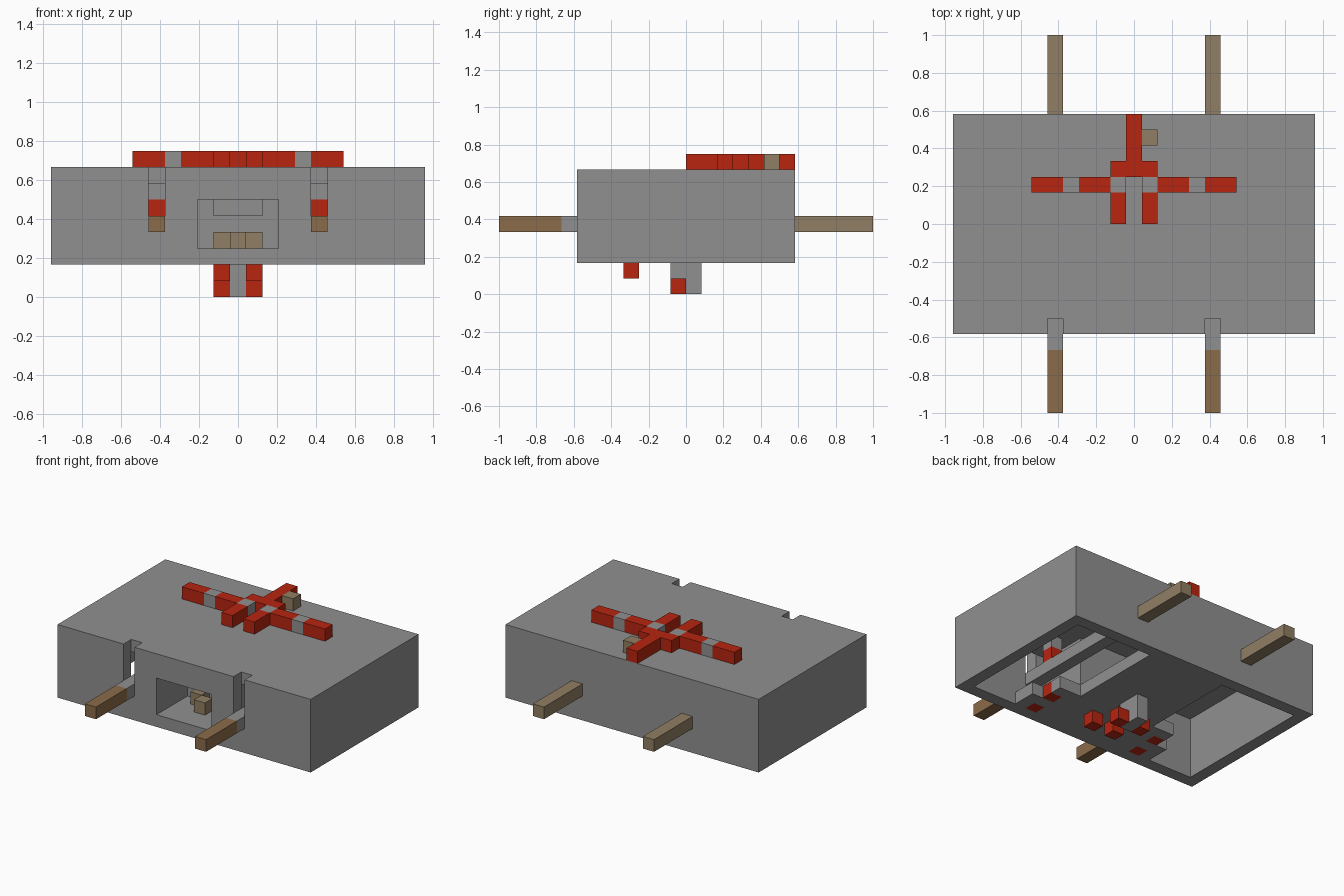
import bpy
import bmesh
from mathutils import Vector

cube = bpy.data.objects.get("Cube")
if cube:
    bpy.data.objects.remove(cube, do_unlink=True)

U = 1 / 12  # edge of one block


def material(name, color):
    m = bpy.data.materials.new(name)
    m.use_nodes = True
    m.diffuse_color = (*color, 1)
    bsdf = m.node_tree.nodes["Principled BSDF"]
    bsdf.inputs["Base Color"].default_value = (*color, 1)
    bsdf.inputs["Roughness"].default_value = 0.9
    return m


GREY = material("stone grey", (0.28, 0.28, 0.28))
RED = material("red", (0.48, 0.018, 0.005))
BROWN = material("wood brown", (0.26, 0.15, 0.068))
TAN = material("pale wood", (0.28, 0.21, 0.125))


def blocks(name, mat, boxes, mirror=False):
    """Boxes given as x, y, z ranges in block units, optionally mirrored in x."""
    bm = bmesh.new()
    for xr, yr, zr in boxes:
        ranges = [xr, (-xr[1], -xr[0])] if mirror else [xr]
        for x in ranges:
            lo = Vector((x[0], yr[0], zr[0])) * U
            hi = Vector((x[1], yr[1], zr[1])) * U
            geo = bmesh.ops.create_cube(bm, size=1)
            for v in geo["verts"]:
                v.co = Vector([(a + b) / 2 + c * (b - a)
                               for a, b, c in zip(lo, hi, v.co)])
    mesh = bpy.data.meshes.new(name)
    bm.to_mesh(mesh)
    bm.free()
    mesh.materials.append(mat)
    obj = bpy.data.objects.new(name, mesh)
    bpy.context.collection.objects.link(obj)
    return obj


def cell(i, j, k):
    """One block: centred on i in x, starting at j in y and k in z."""
    return (i - 0.5, i + 0.5), (j, j + 1), (k, k + 1)


FULL = (2, 8)

# Hollow hull
blocks("roof", GREY, [((-10.5, 10.5), (-6, 6), (7, 8))])
blocks("back_wall", GREY, [((-11.5, 11.5), (6, 7), FULL)])
blocks("side_walls", GREY, [((10.5, 11.5), (-6, 6), FULL)], mirror=True)

# Front wall with two slots and a central window
FRONT = (-7, -6)
blocks("front_wall", GREY, [
    ((5.5, 11.5), FRONT, FULL),
    ((4.5, 5.5), FRONT, (2, 4)),
    ((2.5, 4.5), FRONT, FULL),
], mirror=True)
blocks("window_sill_and_lintel", GREY, [
    ((-2.5, 2.5), FRONT, (2, 3)),
    ((-2.5, 2.5), FRONT, (6, 8)),
])

# Partial floor, wider toward the front
FLOOR = (2, 3)
blocks("floor", GREY, [((-3.5, 3.5), (-6, 6), FLOOR)])
blocks("floor_wings", GREY, [
    ((3.5, 4.5), (-6, -2), FLOOR),
    ((5.5, 6.5), (-6, -4), FLOOR),
    cell(5, -5, 2),
    cell(5, -3, 2),
], mirror=True)
blocks("floor_red_blocks", RED, [cell(5, -6, 2), cell(5, -4, 2)], mirror=True)

# Niche behind the window
blocks("niche_back", GREY, [((-3.5, 3.5), (-3, -2), (3, 7))])
blocks("niche_sides", GREY, [((2.5, 3.5), (-6, -3), (3, 7))], mirror=True)
blocks("niche_shelf", GREY, [((-1.5, 1.5), (-4, -3), (5, 6))])
blocks("niche_seat", TAN, [cell(0, -5, 3), cell(-1, -4, 3), cell(1, -4, 3)])

# Long beams through the hull
BEAM_X, BEAM_Z = (4.5, 5.5), (4, 5)
blocks("front_beams", BROWN, [(BEAM_X, (-12, -8), BEAM_Z)], mirror=True)
blocks("inner_beams", GREY, [(BEAM_X, (-8, 6), BEAM_Z)], mirror=True)
blocks("back_beams", TAN, [(BEAM_X, (7, 12), BEAM_Z)], mirror=True)
blocks("slot_red_blocks", RED, [cell(5, -4, 5)], mirror=True)
blocks("slot_grey_blocks", GREY, [cell(5, -4, 6)], mirror=True)

# Red and grey cross on the roof
blocks("cross_arms", RED, [
    ((1.5, 3.5), (2, 3), (8, 9)),
    ((4.5, 6.5), (2, 3), (8, 9)),
    ((0.5, 1.5), (0, 2), (8, 9)),
    cell(1, 3, 8),
], mirror=True)
blocks("cross_grey_blocks", GREY, [cell(1, 2, 8), cell(4, 2, 8)], mirror=True)
blocks("cross_tail", RED, [((-0.5, 0.5), (3, 7), (8, 9))])
blocks("roof_wood_block", TAN, [cell(1, 5, 8)])

# Hanging column and red blocks underneath
blocks("bottom_column", GREY, [((-0.5, 0.5), (-1, 1), (0, 2))])
blocks("bottom_red_blocks", RED, [cell(1, -1, 0), cell(1, -4, 1)], mirror=True)
